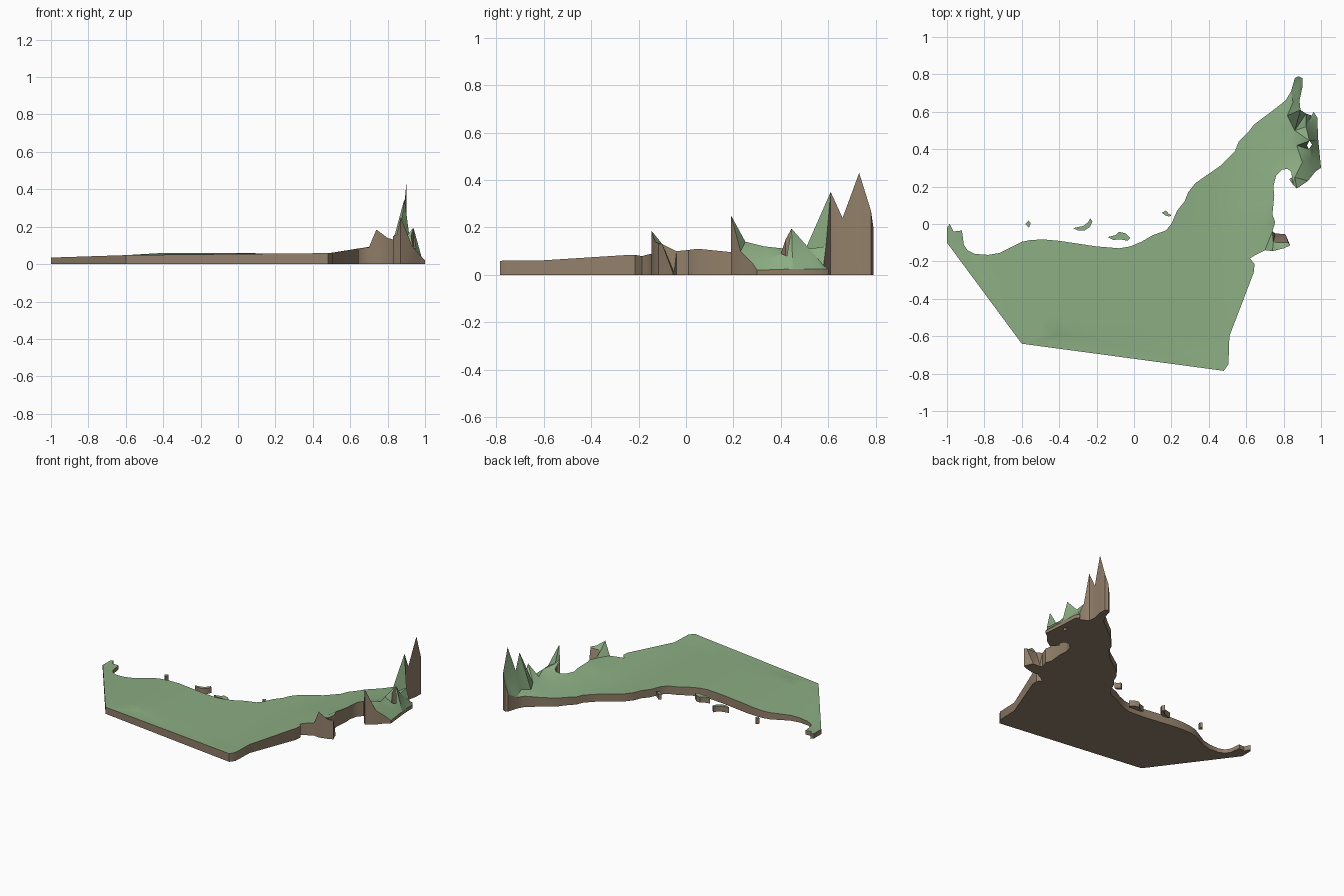
import bpy
import math
from mathutils import Vector
from mathutils.geometry import delaunay_2d_cdt, intersect_point_line

if "Cube" in bpy.data.objects:
    bpy.data.objects.remove(bpy.data.objects["Cube"])


def material(name, rgb):
    m = bpy.data.materials.new(name)
    m.diffuse_color = (*rgb, 1)
    m.use_nodes = True
    m.node_tree.nodes["Principled BSDF"].inputs["Base Color"].default_value = m.diffuse_color
    return m


GREEN = material("land green", (0.26, 0.42, 0.225))
BROWN = material("earth brown", (0.29, 0.215, 0.145))

# gentle land height: low in the west, rising to the eastern hills
PROFILE = [(-1, .035), (-.88, .026), (-.7, .04), (-.6, .048), (-.4, .06), (0, .06),
           (.4, .052), (.55, .065), (.65, .085), (.75, .1), (1.1, .11)]


def land(x, y):
    u = max(-1, x - 0.3 * max(0, y))
    for (a, za), (b, zb) in zip(PROFILE, PROFILE[1:]):
        if u <= b:
            return za + (zb - za) * (u - a) / (b - a)
    return PROFILE[-1][1]


def inside(x, y, loops):
    hit = False
    for lp in loops:
        for p, q in zip(lp, lp[1:] + lp[:1]):
            if (p[1] > y) != (q[1] > y) and x < p[0] + (y - p[1]) * (q[0] - p[0]) / (q[1] - p[1]):
                hit = not hit
    return hit


def edge_distance(x, y, loops):
    best = 9
    for lp in loops:
        for p, q in zip(lp, lp[1:] + lp[:1]):
            a, b, c = Vector(p[:2]), Vector(q[:2]), Vector((x, y))
            t = max(0, min(1, (c - a).dot(b - a) / (b - a).length_squared))
            best = min(best, (a + (b - a) * t - c).length)
    return best


def relief(name, loops, inner=(), is_cliff=lambda c, n: False):
    """Solid with a height-mapped top, walls along every loop and a flat base."""
    pts, edges = [], []
    for lp in loops:
        s = len(pts)
        pts += lp
        edges += [(s + i, s + (i + 1) % len(lp)) for i in range(len(lp))]
    pts += list(inner)
    vs, _, fs, origin, _, _ = delaunay_2d_cdt([Vector(p[:2]) for p in pts], edges, [], 0, 1e-5)
    top = []
    for f in fs:
        c = sum((vs[i] for i in f), Vector((0, 0))) / len(f)
        if inside(c.x, c.y, loops):
            a, b, d = (vs[i] for i in f[:3])
            ccw = (b - a).cross(d - a) > 0
            top.append(list(f) if ccw else list(f)[::-1])
    used = sorted({i for f in top for i in f})
    new = {old: i for i, old in enumerate(used)}
    top = [[new[i] for i in f] for f in top]
    n = len(used)
    up = []
    for i in used:
        z = pts[origin[i][0]][2] if origin[i] else land(*vs[i])
        up.append((vs[i].x, vs[i].y, z))
    base = [[i + n for i in reversed(f)] for f in top]
    directed = {(f[k], f[(k + 1) % 3]) for f in top for k in range(3)}
    walls = [[b, a, a + n, b + n] for a, b in directed if (b, a) not in directed]
    me = bpy.data.meshes.new(name)
    me.from_pydata(up + [(x, y, 0) for x, y, _ in up], [], top + base + walls)
    me.materials.append(GREEN)
    me.materials.append(BROWN)
    for i, p in enumerate(me.polygons):
        p.material_index = 1 if i >= len(top) or is_cliff(p.center, p.normal) else 0
    ob = bpy.data.objects.new(name, me)
    bpy.context.collection.objects.link(ob)
    bpy.context.view_layer.objects.active = ob
    ob.select_set(True)
    bpy.ops.object.shade_smooth_by_angle(angle=math.radians(35))
    ob.select_set(False)


# coast that follows the gentle land height, south-east round to the north
coast = [(.65, -.165), (.62, -.185), (.645, -.215), (.64, -.26), (.51, -.6), (.505, -.75),
         (.48, -.785), (-.6, -.64), (-1, -.1), (-1, -.02), (-.985, 0), (-.965, -.04),
         (-.92, -.035), (-.91, -.11), (-.89, -.14), (-.85, -.16), (-.78, -.165),
         (-.72, -.155), (-.66, -.125), (-.6, -.095), (-.55, -.085), (-.48, -.083),
         (-.4, -.09), (-.3, -.105), (-.2, -.12), (-.08, -.13), (-.02, -.12), (.04, -.095),
         (.1, -.06), (.17, -.035), (.2, 0), (.23, .07), (.27, .12), (.29, .17), (.33, .22),
         (.46, .31), (.54, .39), (.56, .44), (.61, .49), (.64, .53), (.72, .59), (.81, .66),
         (.84, .71)]
coast = [(x, y, land(x, y)) for x, y in coast]

# rugged eastern edge with its own heights, north to south
ridge = [(.86, .78, .12), (.88, .79, .2), (.9, .78, .27), (.9, .73, .43), (.885, .66, .24),
         (.89, .61, .35), (.92, .59, .12), (.95, .58, .04), (.96, .6, .025), (.98, .57, .025),
         (.985, .45, .025), (1, .3, .02), (.97, .28, .05), (.93, .23, .1), (.87, .19, .25),
         (.85, .21, .16), (.83, .24, .15), (.845, .25, .13), (.84, .28, .12), (.82, .295, .11),
         (.79, .29, .105), (.76, .26, .1), (.745, .2, .095), (.75, .15, .1), (.74, .05, .11),
         (.755, .01, .105), (.74, -.04, .1), (.755, -.05, .01), (.81, -.055, .01),
         (.835, -.115, .13), (.8, -.13, .14), (.74, -.145, .185), (.7, -.14, .09)]

# small enclave opening and inland hill points
enclave = [(.925, .42, .15), (.935, .4, .09), (.952, .425, .08), (.938, .445, .195)]
hills = [(.745, -.1, .13), (.825, -.1, .13), (.92, .52, .11), (.86, .5, .1), (.9, .33, .12),
         (.95, .35, .07), (.87, .42, .11), (.86, .25, .14), (.82, .58, .09),
         (.85, .65, .11), (.872, .73, .13)]

loops = [coast + ridge, enclave]
grid = [(i * .1, j * .1, land(i * .1, j * .1)) for i in range(-10, 9) for j in range(-8, 7)]
grid = [p for p in grid if inside(p[0], p[1], loops) and edge_distance(p[0], p[1], loops) > .035
        and all(math.dist(p[:2], h[:2]) > .06 for h in hills)]

relief("mainland", loops, hills + grid,
       lambda c, n: c.x > .74 and -.11 < c.y < -.04 and n.z < .75)

# offshore islands
H = .04
islands = {
    "west_islet": [(-.58, 0), (-.565, .018), (-.552, .005), (-.562, -.02)],
    "crescent_island": [(-.325, -.022), (-.27, -.01), (-.245, .01), (-.235, .03), (-.222, .015),
                        (-.235, -.015), (-.265, -.035), (-.3, -.035)],
    "long_island": [(-.14, -.07), (-.1, -.06), (-.08, -.042), (-.045, -.05), (-.02, -.075),
                    (-.035, -.09), (-.07, -.082), (-.11, -.085)],
    "east_islet": [(.15, .06), (.17, .072), (.185, .055), (.202, .045), (.185, .04), (.165, .047)],
}
for name, outline in islands.items():
    relief(name, [[(x, y, H) for x, y in outline]])
